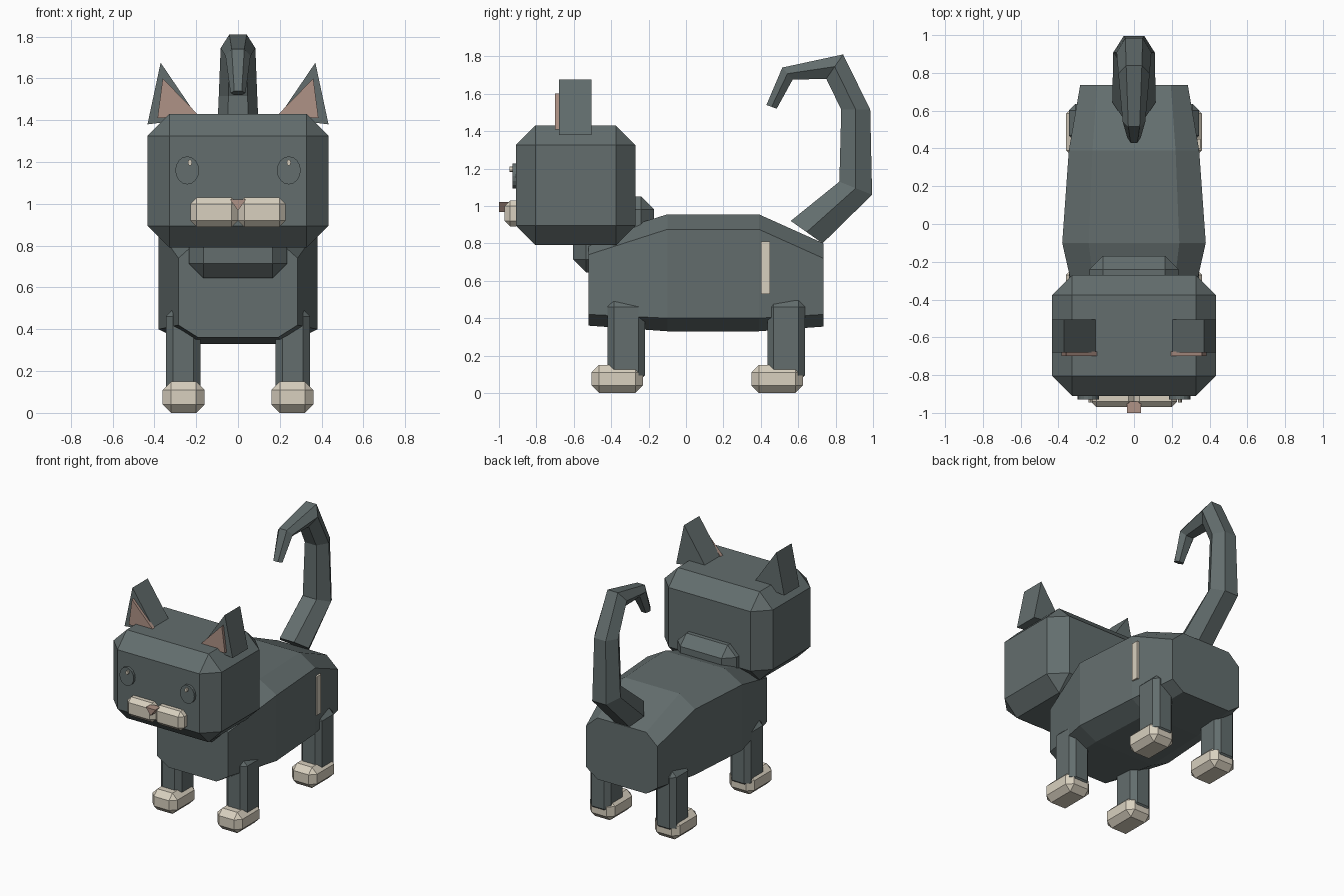
import bpy, bmesh, math
from mathutils import Vector

if "Cube" in bpy.data.objects:
    bpy.data.objects.remove(bpy.data.objects["Cube"])


def material(name, rgb):
    m = bpy.data.materials.new(name)
    m.diffuse_color = (*rgb, 1)
    m.use_nodes = True
    m.node_tree.nodes["Principled BSDF"].inputs["Base Color"].default_value = m.diffuse_color
    return m


GREY = material("slate_grey", (0.125, 0.155, 0.155))
CREAM = material("cream", (0.69, 0.63, 0.52))
PINK = material("dusty_pink", (0.43, 0.29, 0.24))


def finish(name, bm, mat):
    bmesh.ops.recalc_face_normals(bm, faces=bm.faces)
    me = bpy.data.meshes.new(name)
    bm.to_mesh(me)
    bm.free()
    me.materials.append(mat)
    ob = bpy.data.objects.new(name, me)
    bpy.context.collection.objects.link(ob)
    return ob


def box(name, lo, hi, mat, bevel=0):
    """Box between two corners, with chamfered edges."""
    bm = bmesh.new()
    bmesh.ops.create_cube(bm, size=1)
    lo, hi = Vector(lo), Vector(hi)
    for v in bm.verts:
        v.co = (lo + hi) / 2 + v.co * (hi - lo)
    if bevel:
        bmesh.ops.bevel(bm, geom=bm.edges[:], offset=bevel, segments=1,
                        affect='EDGES', profile=0.5)
    return finish(name, bm, mat)


def loft(name, rings, mat):
    """Skin a list of equal-length rings and cap the ends."""
    bm = bmesh.new()
    loops = [[bm.verts.new(p) for p in r] for r in rings]
    n = len(loops[0])
    for a, b in zip(loops, loops[1:]):
        for i in range(n):
            j = (i + 1) % n
            bm.faces.new((a[i], a[j], b[j], b[i]))
    bm.faces.new(loops[0])
    bm.faces.new(loops[-1])
    return finish(name, bm, mat)


def prism(name, outline, y0, y1, mat):
    """Extrude an x-z outline along y."""
    return loft(name, [[(x, y, z) for x, z in outline] for y in (y0, y1)], mat)


# Body: octagonal sections (y, half width, flat half width, four heights)
sections = [(-0.52, 0.285, 0.19, 0.36, 0.42, 0.74, 0.825),
            (-0.10, 0.38, 0.24, 0.33, 0.40, 0.875, 0.955),
            (0.39, 0.345, 0.22, 0.33, 0.40, 0.875, 0.955),
            (0.735, 0.285, 0.195, 0.355, 0.42, 0.72, 0.80)]
rings = []
for y, w, f, z0, z1, z2, z3 in sections:
    half = [(f, z0), (w, z1), (w, z2), (f, z3)]
    rings.append([(x, y, z) for x, z in half] + [(-x, y, z) for x, z in half[::-1]])
loft("body", rings, GREY)

# Pale mark on the right flank
box("flank_mark", (0.32, 0.40, 0.53), (0.352, 0.45, 0.81), CREAM)

# Head and neck
box("head", (-0.433, -0.91, 0.79), (0.433, -0.27, 1.43), GREY, 0.105)
box("neck", (-0.235, -0.605, 0.645), (0.235, -0.17, 1.05), GREY, 0.07)

# Tail: hexagonal tube through (outer y, z, inner y, z, half width)
path = [(0.73, 0.80, 0.56, 0.92, 0.115),
        (0.995, 1.06, 0.82, 1.13, 0.11),
        (0.985, 1.515, 0.83, 1.515, 0.092),
        (0.84, 1.81, 0.75, 1.68, 0.083),
        (0.515, 1.74, 0.57, 1.675, 0.06),
        (0.43, 1.54, 0.485, 1.52, 0.036)]
rings = []
for oy, oz, iy, iz, w in path:
    my, mz, f = (oy + iy) / 2, (oz + iz) / 2, w * 0.5
    rings.append([(f, oy, oz), (w, my, mz), (f, iy, iz),
                  (-f, iy, iz), (-w, my, mz), (-f, oy, oz)])
loft("tail", rings, GREY)

for s, side in ((-1, "left"), (1, "right")):
    def span(a, b):
        return min(a * s, b * s), max(a * s, b * s)

    # Legs and paws
    x0, x1 = span(0.18, 0.345)
    p0, p1 = span(0.16, 0.36)
    for end, y in (("front", 0.0), ("back", 0.855)):
        box(f"{end}_{side}_leg", (x0, y - 0.42, 0.06), (x1, y - 0.22, 0.495), GREY, 0.034)
        box(f"{end}_{side}_paw", (p0, y - 0.505, 0), (p1, y - 0.23, 0.15), CREAM, 0.04)

    # Ears with pink insides
    prism(f"{side}_ear", [(s * x, z) for x, z in ((0.37, 1.675), (0.433, 1.38), (0.19, 1.41))],
          -0.68, -0.505, GREY)
    prism(f"{side}_inner_ear", [(s * x, z) for x, z in ((0.36, 1.6), (0.385, 1.41), (0.185, 1.42))],
          -0.70, -0.675, PINK)

    # Eyes with a small glint
    eye = [(s * 0.243 + 0.057 * math.cos(a), 1.16 + 0.067 * math.sin(a))
           for a in (math.tau * i / 16 for i in range(16))]
    prism(f"{side}_eye", eye, -0.928, -0.90, GREY)
    gx = -0.23 if s < 0 else 0.243
    glint = [(gx + 0.01 * math.cos(a), 1.197 + 0.015 * math.sin(a))
             for a in (math.tau * i / 8 for i in range(8))]
    prism(f"{side}_eye_glint", glint, -0.945, -0.925, CREAM)

    # Muzzle pad
    m0, m1 = span(0.0, 0.228)
    box(f"{side}_muzzle", (m0, -0.97, 0.89), (m1, -0.88, 1.03), CREAM, 0.03)

# Nose
prism("nose", [(-0.038, 1.02), (0.038, 1.02), (0, 0.968)], -1.0, -0.94, PINK)
